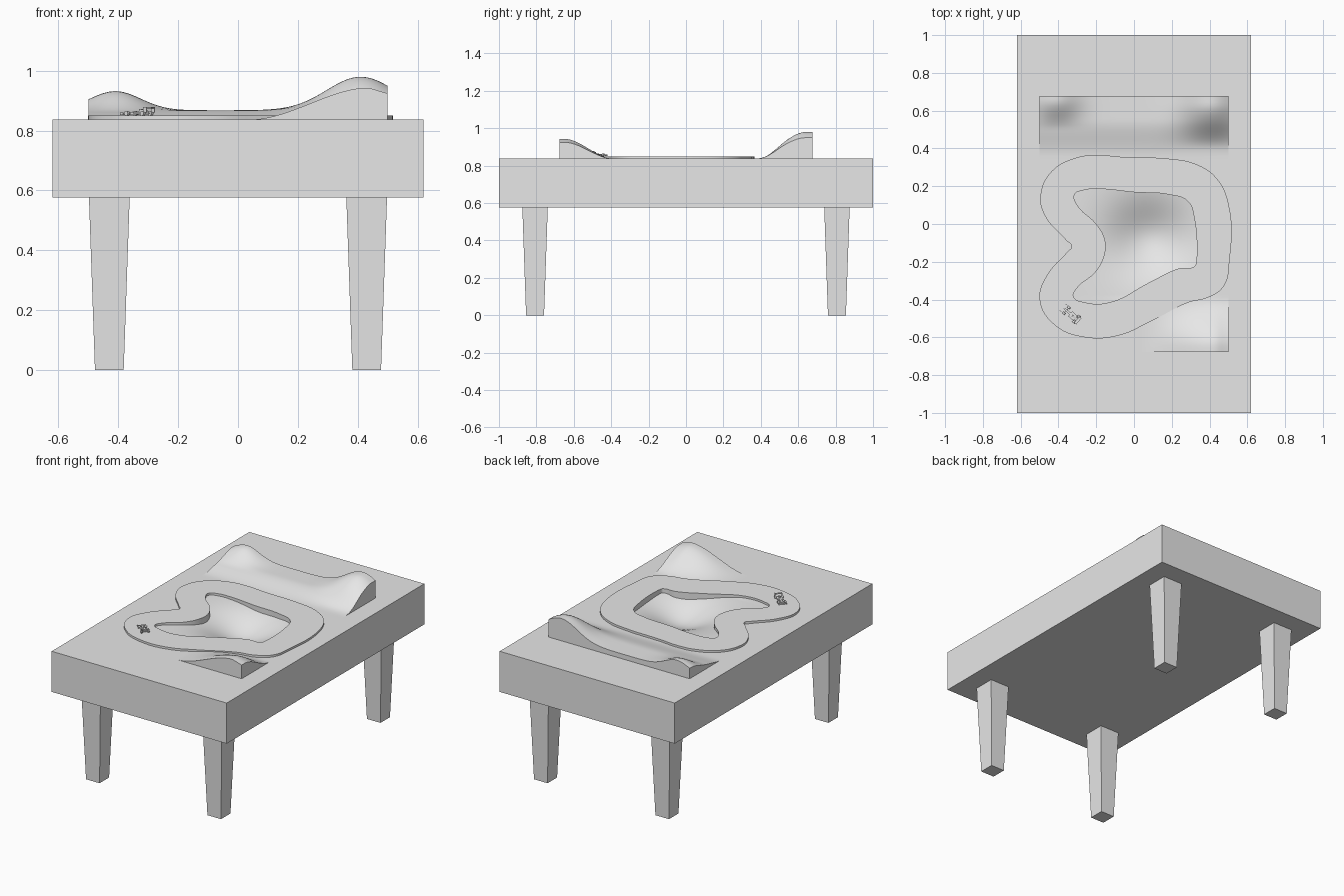
import bpy
import bmesh
from math import exp, radians
from mathutils import Matrix, Vector

default_cube = bpy.data.objects.get("Cube")
if default_cube:
    bpy.data.objects.remove(default_cube, do_unlink=True)

TOP, UNDERSIDE = 0.837, 0.577
ROAD = 0.85
HALF_X, HALF_Y = 0.5, 0.677

grey = bpy.data.materials.new("plain grey")
grey.use_nodes = True
colour = (0.8, 0.8, 0.8, 1)
grey.diffuse_color = colour
grey.node_tree.nodes["Principled BSDF"].inputs["Base Color"].default_value = colour


def add_object(name, data):
    obj = bpy.data.objects.new(name, data)
    bpy.context.scene.collection.objects.link(obj)
    data.materials.append(grey)
    return obj


def finish(name, bm):
    bmesh.ops.recalc_face_normals(bm, faces=bm.faces)
    mesh = bpy.data.meshes.new(name)
    bm.to_mesh(mesh)
    bm.free()
    return add_object(name, mesh)


def box(bm, centre, size):
    matrix = Matrix.Translation(centre) @ Matrix.Diagonal((*size, 1))
    return bmesh.ops.create_cube(bm, size=1, matrix=matrix)["verts"]


def select_only(obj):
    bpy.ops.object.select_all(action="DESELECT")
    obj.select_set(True)
    bpy.context.view_layer.objects.active = obj


def smooth(obj, angle):
    select_only(obj)
    bpy.ops.object.shade_smooth_by_angle(angle=radians(angle))


# Table body with a shallow rectangular well for the landscape
bm = bmesh.new()
box(bm, (0, 0, (TOP + UNDERSIDE) / 2), (1.24, 2, TOP - UNDERSIDE))
lid = max(bm.faces, key=lambda f: f.calc_center_median().z)
bmesh.ops.inset_individual(bm, faces=[lid], thickness=0.1)
for v in lid.verts:
    v.co.x = HALF_X if v.co.x > 0 else -HALF_X
    v.co.y = HALF_Y if v.co.y > 0 else -HALF_Y
well = bmesh.ops.extrude_face_region(bm, geom=[lid])["geom"]
for v in well:
    if isinstance(v, bmesh.types.BMVert):
        v.co.z -= 0.2
if lid.is_valid:
    bmesh.ops.delete(bm, geom=[lid], context="FACES_ONLY")
finish("table_body", bm)

# Four tapered legs
for side, sx in (("right", -1), ("left", 1)):
    for end, sy in (("front", -1), ("back", 1)):
        bm = bmesh.new()
        bmesh.ops.create_cube(bm, size=2)
        for v in bm.verts:
            half = 0.068 if v.co.z > 0 else 0.048
            v.co.x = sx * 0.43 + v.co.x * half
            v.co.y = sy * 0.807 + v.co.y * half
            v.co.z = UNDERSIDE if v.co.z > 0 else 0
        finish(f"{end}_{side}_leg", bm)


# Landscape: rear ridge with two peaks, a front hill and a central hollow
def ramp(value, start, end):
    t = min(max((value - start) / (end - start), 0), 1)
    return t * t * (3 - 2 * t)


def bell(value, centre, width):
    return exp(-((value - centre) / width) ** 2)


def height(x, y):
    ridge = 0.031 * ramp(y, 0.36, 0.55)
    left_peak = 0.112 * bell(x, 0.41, 0.16) * ramp(y, 0.4, 0.64)
    right_peak = 0.064 * bell(x, -0.41, 0.12) * ramp(y, 0.5, 0.66)
    across = ramp(x, 0.04, 0.44) - 0.2 * ramp(x, 0.42, 0.52)
    front_hill = 0.107 * across * ramp(-y, 0.39, 0.65)
    hollow = 0.1 * bell(x, 0.08, 0.21) * bell(y, -0.07, 0.19)
    if abs(x) > 0.45 or abs(y) > 0.4:
        hollow = 0
    return TOP + ridge + left_peak + right_peak + front_hill - hollow


bm = bmesh.new()
bmesh.ops.create_grid(bm, x_segments=60, y_segments=80, size=1)
for v in bm.verts:
    v.co.x *= HALF_X
    v.co.y *= HALF_Y
    v.co.z = height(v.co.x, v.co.y)
rim = [e for e in bm.edges if e.is_boundary]
skirt = bmesh.ops.extrude_edge_only(bm, edges=rim)["geom"]
for v in skirt:
    if isinstance(v, bmesh.types.BMVert):
        v.co.z = TOP - 0.1
landscape = finish("landscape", bm)
smooth(landscape, 40)

# Race track: closed outer and inner outlines filled as one slab
outer = [(-.31, .35), (-.2, .365), (-.06, .355), (.19, .345), (.32, .32),
         (.435, .245), (.5, .11), (.505, -.2), (.475, -.33), (.39, -.39),
         (.29, -.415), (.08, -.52), (-.08, -.59), (-.26, -.6), (-.42, -.535),
         (-.5, -.4), (-.46, -.27), (-.35, -.145), (-.33, -.12), (-.36, -.085),
         (-.475, .05), (-.495, .155), (-.435, .28)]
inner = [(-.315, .155), (-.27, .178), (-.18, .185), (0, .168), (.19, .155),
         (.285, .12), (.32, .025), (.328, -.21), (.32, -.225), (.24, -.235),
         (.08, -.31), (-.13, -.415), (-.26, -.415), (-.32, -.385),
         (-.31, -.35), (-.2, -.25), (-.155, -.16), (-.155, -.08), (-.2, 0),
         (-.3, .1)]
curve = bpy.data.curves.new("race_track", "CURVE")
curve.dimensions = "2D"
curve.fill_mode = "BOTH"
curve.resolution_u = 6
curve.extrude = 0.045
for outline in (outer, inner):
    spline = curve.splines.new("BEZIER")
    spline.bezier_points.add(len(outline) - 1)
    spline.use_cyclic_u = True
    for point, (x, y) in zip(spline.bezier_points, outline):
        point.co = (x, y, 0)
        point.handle_left_type = point.handle_right_type = "AUTO"
track = add_object("race_track", curve)
track.location.z = ROAD - curve.extrude
select_only(track)
bpy.ops.object.convert(target="MESH")
smooth(bpy.context.object, 30)

# Little open-wheel racing car, nose along local +x
heading = Vector((-0.75, 0.66, 0)).to_track_quat("X", "Z").to_matrix().to_4x4()
placement = Matrix.Translation((-0.332, -0.48, ROAD)) @ heading

bm = bmesh.new()
for v in box(bm, (0.01, 0, 0.009), (0.09, 0.018, 0.01)):
    if v.co.x > 0.01:
        v.co.y *= 0.4
        v.co.z -= 0.002
box(bm, (-0.01, 0, 0.009), (0.036, 0.034, 0.008))
for v in box(bm, (-0.022, 0, 0.017), (0.032, 0.01, 0.012)):
    if v.co.x < -0.022 and v.co.z > 0.017:
        v.co.z -= 0.006
body = finish("car_body", bm)

bm = bmesh.new()
box(bm, (0.055, 0, 0.005), (0.012, 0.046, 0.003))
box(bm, (-0.046, 0, 0.026), (0.014, 0.04, 0.003))
for side in (-1, 1):
    box(bm, (0.055, side * 0.023, 0.006), (0.014, 0.002, 0.008))
    box(bm, (-0.046, side * 0.02, 0.02), (0.016, 0.002, 0.018))
wings = finish("car_wings", bm)

bm = bmesh.new()
on_side = Matrix.Rotation(radians(90), 4, "X")
for x in (-0.036, 0.034):
    box(bm, (x, 0, 0.008), (0.003, 0.04, 0.003))
    for side in (-1, 1):
        bmesh.ops.create_cone(
            bm, cap_ends=True, segments=16, radius1=0.008, radius2=0.008,
            depth=0.011, matrix=Matrix.Translation((x, side * 0.02, 0.008)) @ on_side)
wheels = finish("car_wheels", bm)
smooth(wheels, 40)

for part in (body, wings, wheels):
    part.matrix_world = placement
